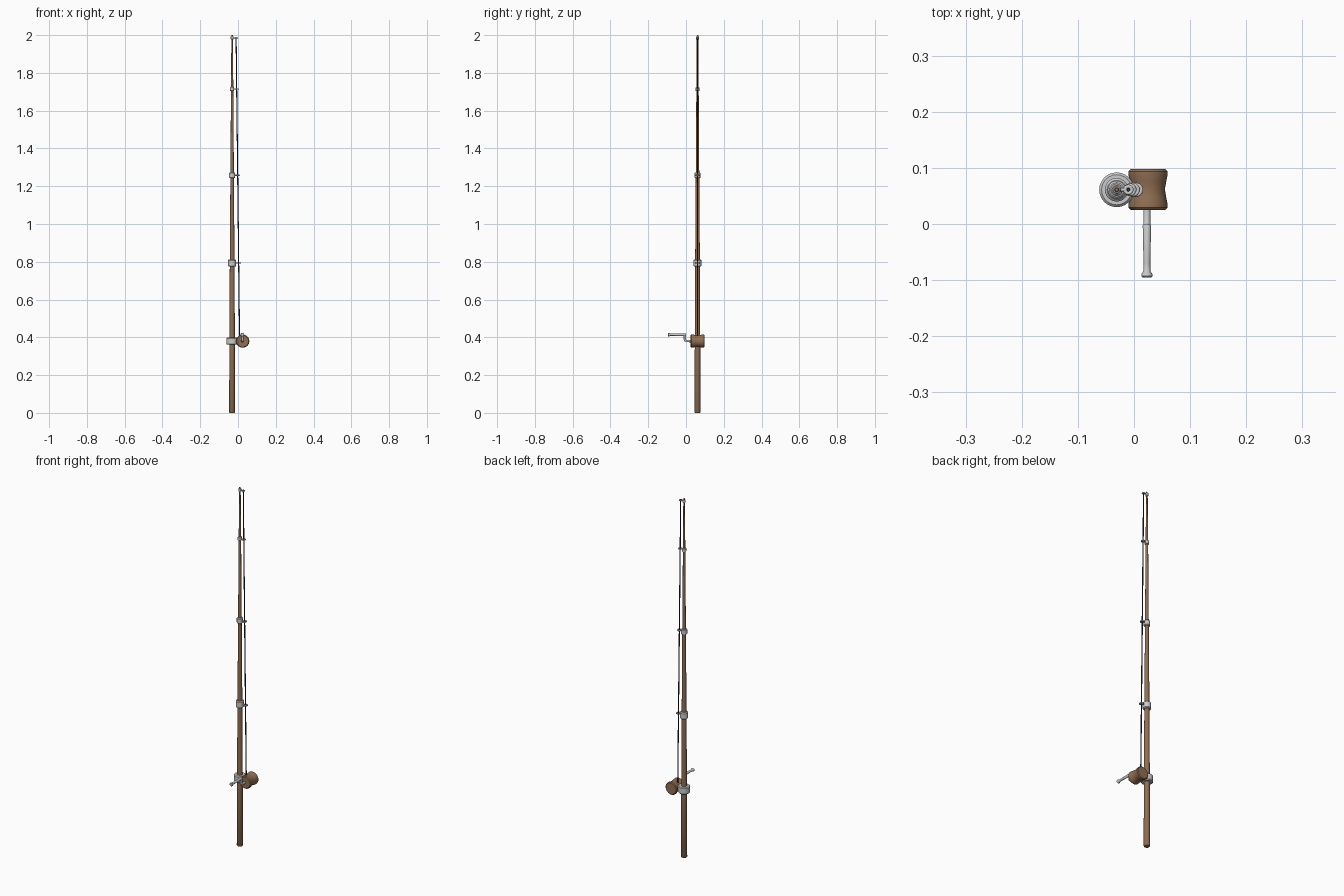
import bpy, bmesh, math
from mathutils import Matrix, Vector

if "Cube" in bpy.data.objects:
    bpy.data.objects.remove(bpy.data.objects["Cube"])

RX, RY = -0.031, 0.061          # rod axis
SX, SZ = 0.025, 0.38            # spool axis


def material(name, rgb):
    m = bpy.data.materials.new(name)
    m.diffuse_color = (*rgb, 1)
    m.use_nodes = True
    m.node_tree.nodes["Principled BSDF"].inputs["Base Color"].default_value = m.diffuse_color
    return m


wood = material("wood", (0.28, 0.16, 0.085))
dark = material("dark_line", (0.03, 0.03, 0.045))


def finish(bm, name, mat=None):
    bmesh.ops.recalc_face_normals(bm, faces=bm.faces[:])
    me = bpy.data.meshes.new(name)
    bm.to_mesh(me)
    bm.free()
    ob = bpy.data.objects.new(name, me)
    bpy.context.collection.objects.link(ob)
    if mat:
        me.materials.append(mat)
    bpy.ops.object.select_all(action='DESELECT')
    ob.select_set(True)
    bpy.context.view_layer.objects.active = ob
    bpy.ops.object.shade_smooth_by_angle(angle=math.radians(40))
    return ob


def lathe(name, profile, origin, direction=(0, 0, 1), mat=None, n=24):
    """Revolve (radius, distance) points about a direction, with capped ends."""
    bm = bmesh.new()
    turn = Vector((0, 0, 1)).rotation_difference(Vector(direction)).to_matrix().to_4x4()
    place = Matrix.Translation(origin) @ turn
    rings = []
    for r, h in profile:
        rings.append([bm.verts.new(place @ Vector((r * math.cos(2 * math.pi * i / n),
                      r * math.sin(2 * math.pi * i / n), h))) for i in range(n)])
    for a, b in zip(rings, rings[1:]):
        for i in range(n):
            bm.faces.new((a[i], a[(i + 1) % n], b[(i + 1) % n], b[i]))
    bm.faces.new(rings[0][::-1])
    bm.faces.new(rings[-1])
    return finish(bm, name, mat)


def tube(name, pts, r, mat=None, n=12):
    """Round tube through points in the xz or yz plane."""
    cu = bpy.data.curves.new(name, 'CURVE')
    cu.dimensions = '3D'
    cu.bevel_depth = r
    cu.bevel_resolution = n // 4
    cu.use_fill_caps = True
    sp = cu.splines.new('POLY')
    sp.points.add(len(pts) - 1)
    for p, co in zip(sp.points, pts):
        p.co = (*co, 1)
    tmp = bpy.data.objects.new(name + "_path", cu)
    bpy.context.collection.objects.link(tmp)
    bpy.context.view_layer.update()
    bm = bmesh.new()
    bm.from_mesh(tmp.to_mesh())
    tmp.to_mesh_clear()
    bpy.data.objects.remove(tmp)
    return finish(bm, name, mat)


def collar(name, r, z, half):
    b = min(r, half) * 0.22
    lathe(name, [(r - b, -half), (r, -half + b), (r, half - b), (r - b, half)], (RX, RY, z))


def line_x(z):
    return 0.008 - 0.018 * (z - 0.41) / 1.575


# tapered rod
lathe("rod", [(0.013, 0), (0.016, 0.004), (0.0145, 0.38), (0.0125, 0.8), (0.0093, 1.26),
              (0.0063, 1.71), (0.004, 1.997), (0.003, 2.0)], (RX, RY, 0), mat=wood)

# reel clamp and guide collars
collar("reel_clamp", 0.031, SZ, 0.019)
for i, (z, r, h, eye) in enumerate([(0.793, 0.021, 0.019, 0.0095), (1.258, 0.016, 0.015, 0.009),
                                    (1.714, 0.011, 0.010, 0.008), (1.985, 0.0075, 0.008, 0.006)]):
    collar(f"guide_collar_{i + 1}", r, z, h)
    x = line_x(z)
    bpy.ops.mesh.primitive_torus_add(major_segments=24, minor_segments=10, major_radius=eye,
                                     minor_radius=0.0033, location=(x, RY, z))
    ring = bpy.context.object
    ring.name = f"line_guide_{i + 1}"
    bpy.ops.object.shade_smooth()
    tube(f"guide_stem_{i + 1}", [(RX, RY, z), (x - eye, RY, z)], 0.003)

# reel spool with waist
lathe("reel_spool", [(0.031, 0), (0.035, 0.004), (0.035, 0.010), (0.0325, 0.022), (0.030, 0.0365),
                     (0.0325, 0.051), (0.035, 0.063), (0.035, 0.069), (0.031, 0.073)],
      (SX, 0.098, SZ), (0, -1, 0), wood, 32)

# crank arm and handle grip
HX = 0.023
tube("crank_arm", [(HX, 0.035, SZ), (HX, 0.002, SZ), (HX, -0.004, SZ + 0.004),
                   (HX, -0.006, SZ + 0.010), (HX, -0.006, 0.414)], 0.0065)
lathe("crank_grip", [(0.006, 0), (0.0075, 0.003), (0.006, 0.07), (0.006, 0.083),
                     (0.010, 0.090), (0.010, 0.093), (0.008, 0.095)],
      (HX, 0.0, 0.414), (0, -1, 0))

# fishing line
tube("fishing_line", [(line_x(0.40), RY, 0.40), (line_x(1.99), RY, 1.99)], 0.003, dark)
